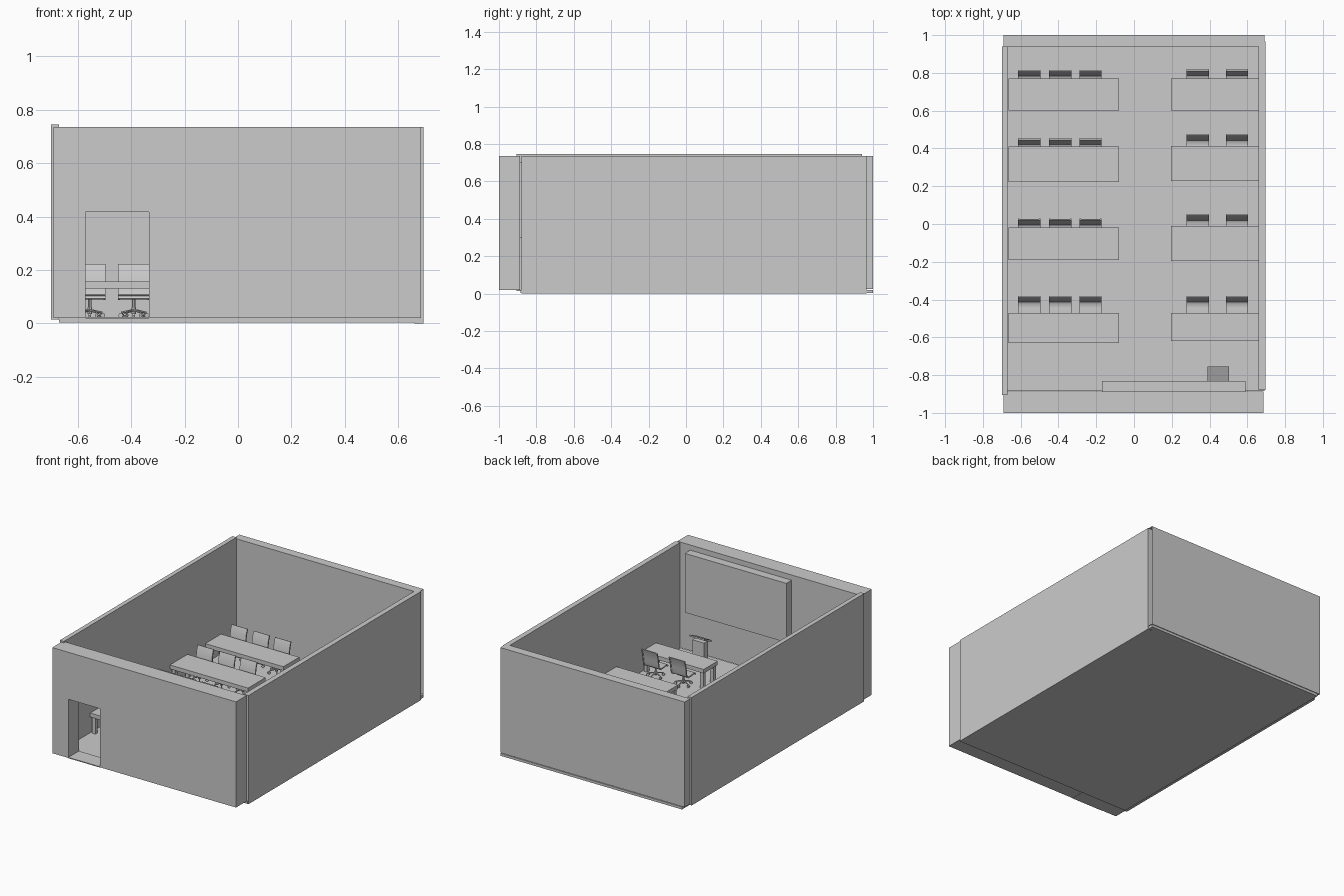
import bpy, bmesh, math
from mathutils import Matrix, Vector

if "Cube" in bpy.data.objects:
    bpy.data.objects.remove(bpy.data.objects["Cube"])

FLOOR = 0.02


def finish(bm, name):
    bmesh.ops.recalc_face_normals(bm, faces=bm.faces[:])
    me = bpy.data.meshes.new(name)
    bm.to_mesh(me)
    bm.free()
    ob = bpy.data.objects.new(name, me)
    bpy.context.collection.objects.link(ob)
    return ob


def add_box(bm, x, y, z):
    m = Matrix.Translation(((x[0]+x[1])/2, (y[0]+y[1])/2, (z[0]+z[1])/2))
    m = m @ Matrix.Diagonal((x[1]-x[0], y[1]-y[0], z[1]-z[0], 1))
    return bmesh.ops.create_cube(bm, size=1, matrix=m)["verts"]


def box(name, x, y, z):
    bm = bmesh.new()
    add_box(bm, x, y, z)
    return finish(bm, name)


def add_prism(bm, pts, offset):
    """Extrude a closed outline of 3D points along offset."""
    face = bm.faces.new([bm.verts.new(p) for p in pts])
    ext = bmesh.ops.extrude_face_region(bm, geom=[face])["geom"]
    bmesh.ops.translate(bm, vec=offset, verts=[v for v in ext if isinstance(v, bmesh.types.BMVert)])


def add_rod(bm, a, b, r1, r2, sides=8):
    a, b = Vector(a), Vector(b)
    rot = (b - a).to_track_quat('Z', 'Y').to_matrix().to_4x4()
    bmesh.ops.create_cone(bm, cap_ends=True, segments=sides, radius1=r1, radius2=r2,
                          depth=(b - a).length, matrix=Matrix.Translation((a + b)/2) @ rot)


# Room shell
box("floor", (-0.67, 0.69), (-0.885, 1.0), (0.003, FLOOR))
box("left_wall", (-0.70, -0.67), (-0.905, 0.94), (0.015, 0.745))
box("right_wall", (0.66, 0.695), (-0.88, 0.965), (0, 0.735))
back = box("back_wall", (-0.69, 0.69), (0.94, 1.0), (0.024, 0.735))
# the right end of the back wall is left open
bm = bmesh.new()
bm.from_mesh(back.data)
bmesh.ops.delete(bm, geom=[f for f in bm.faces if f.normal.x > 0.9], context='FACES_ONLY')
bm.to_mesh(back.data)
bm.free()

# Front wall with doorway
bm = bmesh.new()
outline = [(-0.69, .02), (-0.57, .02), (-0.57, .417), (-0.333, .417), (-0.333, .02),
           (0.685, .02), (0.685, .735), (-0.69, .735)]
add_prism(bm, [(x, -1.0, z) for x, z in outline], (0, 0.113, 0))
finish(bm, "front_wall")
box("door_sill", (-0.57, -0.333), (-1.0, -0.887), (0.018, 0.024))

# Board on the front wall
box("board", (-0.17, 0.59), (-0.887, -0.83), (0.30, 0.70))

# Lectern with sloping top
bm = bmesh.new()
add_box(bm, (0.405, 0.49), (-0.815, -0.77), (FLOOR, 0.165))
top = [(-0.83, .155), (-0.755, .19), (-0.755, .202), (-0.83, .167)]
add_prism(bm, [(0.39, y, z) for y, z in top], (0.113, 0, 0))
finish(bm, "lectern")


# Desks
def desk(name, x0, x1, y0, y1):
    bm = bmesh.new()
    add_box(bm, (x0, x1), (y0, y1), (0.13, 0.157))
    for lx in (x0 + 0.008, x1 - 0.033):
        for ly in (y0 + 0.008, y1 - 0.033):
            add_box(bm, (lx, lx + 0.025), (ly, ly + 0.025), (FLOOR, 0.13))
    finish(bm, name)


# Swivel chair, origin at floor level under the rear of the backrest
def chair_mesh():
    bm = bmesh.new()
    w = 0.055
    path = [(-.122, .093), (-.115, .102), (-.10, .106), (-.06, .102), (-.04, .102),
            (-.029, .109), (-.025, .125), (-.021, .155), (-.015, .19), (-.004, .222)]

    def shell(x0, x1, t):
        # band of thickness t following the seat and back path
        low = []
        for i, (y, z) in enumerate(path):
            a, b = Vector(path[max(i-1, 0)]), Vector(path[min(i+1, len(path)-1)])
            d = (b - a).normalized()
            low.append((y + d.y*t, z - d.x*t))
        add_prism(bm, [(x0, y, z) for y, z in path + low[::-1]], (x1 - x0, 0, 0))

    shell(-w + .004, w - .004, 0.006)
    for s in (-1, 1):
        shell(s*w - .004, s*w + .004, 0.009)
    # under-seat plate, column and five-star base with castors
    cy = -0.07
    add_box(bm, (-.03, .03), (cy - .025, cy + .025), (.09, .098))
    add_rod(bm, (0, cy, .055), (0, cy, .092), .006, .006)
    add_rod(bm, (0, cy, .035), (0, cy, .06), .009, .009)
    for i in range(5):
        a = math.radians(90 + 72*i)
        c, s = math.cos(a), math.sin(a)
        add_rod(bm, (0, cy, .05), (.05*c, cy + .05*s, .04), .005, .0035, 6)
        add_rod(bm, (.05*c + .005*s, cy + .05*s - .005*c, .03),
                (.05*c - .005*s, cy + .05*s + .005*c, .03), .009, .009)
    ob = finish(bm, "chair")
    return ob


# Furniture rows: desk front, desk back, chair rear, for each side of the aisle
left_rows = [(.60, .77, .812), (.222, .41, .45), (-.19, -.018, .025), (-.63, -.47, -.385)]
right_rows = [(.60, .77, .815), (.228, .413, .472), (-.197, -.01, .048), (-.62, -.47, -.385)]
sides = [("left", -.665, -.08, left_rows, (-.555, -.39, -.23)),
         ("right", .197, .658, right_rows, (.338, .545))]

proto = None
for side, x0, x1, rows, xs in sides:
    for r, (y0, y1, yc) in enumerate(rows):
        desk(f"{side}_desk_{r+1}", x0, x1, y0, y1)
        for k, x in enumerate(xs):
            if proto is None:
                proto = chair_mesh()
                bpy.context.view_layer.objects.active = proto
                proto.select_set(True)
                bpy.ops.object.shade_smooth_by_angle(angle=math.radians(35))
                ob = proto
            else:
                ob = proto.copy()
                bpy.context.collection.objects.link(ob)
            ob.name = f"{side}_chair_{r+1}_{k+1}"
            ob.location = (x, yc, 0)
